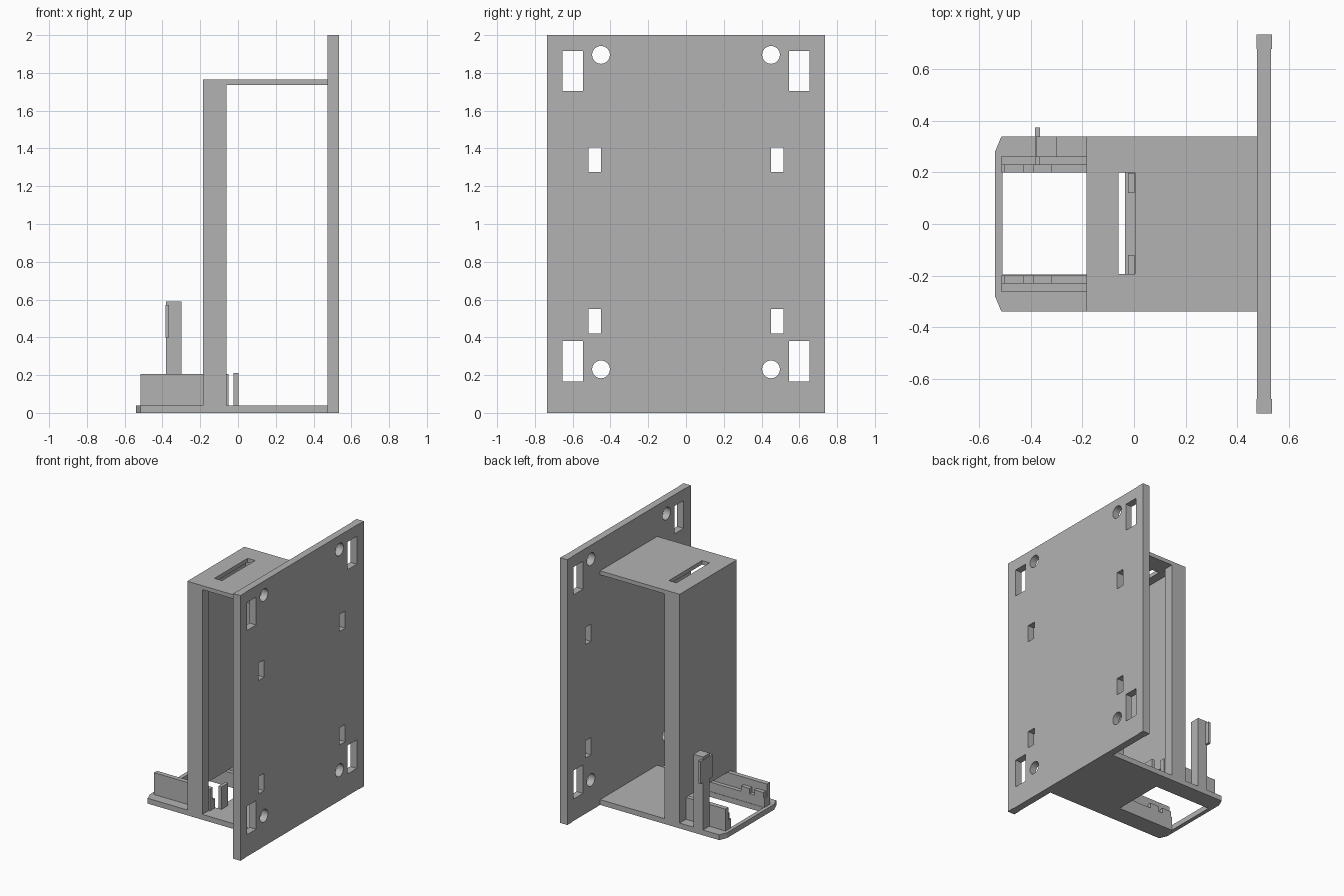
import bpy, bmesh, math

if "Cube" in bpy.data.objects:
    bpy.data.objects.remove(bpy.data.objects["Cube"])

grey = bpy.data.materials.new("matte_grey")
grey.diffuse_color = (0.45, 0.45, 0.45, 1)
grey.use_nodes = True
grey.node_tree.nodes["Principled BSDF"].inputs["Base Color"].default_value = grey.diffuse_color


def add(name, bm):
    me = bpy.data.meshes.new(name)
    bmesh.ops.recalc_face_normals(bm, faces=bm.faces)
    bm.to_mesh(me)
    bm.free()
    ob = bpy.data.objects.new(name, me)
    me.materials.append(grey)
    bpy.context.collection.objects.link(ob)
    return ob


def prism(name, pts, z0, z1):
    """Outline in plan, extruded upwards."""
    bm = bmesh.new()
    f = bm.faces.new([bm.verts.new((x, y, z0)) for x, y in pts])
    r = bmesh.ops.extrude_face_region(bm, geom=[f])
    for v in r["geom"]:
        if isinstance(v, bmesh.types.BMVert):
            v.co.z = z1
    return add(name, bm)


def box(name, x, y, z):
    return prism(name, [(x[0], y[0]), (x[1], y[0]), (x[1], y[1]), (x[0], y[1])], *z)


def cut(ob, cutters):
    for c in cutters:
        m = ob.modifiers.new("cut", "BOOLEAN")
        m.operation, m.solver, m.object = "DIFFERENCE", "EXACT", c
    bpy.context.view_layer.update()
    ev = ob.evaluated_get(bpy.context.evaluated_depsgraph_get())
    me = bpy.data.meshes.new_from_object(ev)
    ob.modifiers.clear()
    ob.data = me
    for c in cutters:
        bpy.data.objects.remove(c)


def sides(y):
    """The span y and its mirror image."""
    return [(s, tuple(sorted((s * y[0], s * y[1])))) for s in (-1, 1)]


# Mounting plate with slightly raised side rims
X0, X1 = 0.475, 0.535
E = 0.003
plate = prism("mounting_plate", [
    (X0, -0.735), (X1, -0.735), (X1, -0.68), (X1 - E, -0.68), (X1 - E, 0.68), (X1, 0.68),
    (X1, 0.735), (X0, 0.735), (X0, 0.68), (X0 + E, 0.68), (X0 + E, -0.68), (X0, -0.68)], 0, 2)
holes = []
for ys, zs in (((0.545, 0.655), (1.705, 1.915)), ((0.545, 0.655), (0.165, 0.38)),
               ((0.45, 0.517), (1.275, 1.405)), ((0.45, 0.517), (0.42, 0.55))):
    holes += [box("slot_cutter", (0.4, 0.6), y, zs) for _, y in sides(ys)]
for y in (-0.45, 0.45):
    for z in (0.23, 1.895):
        bm = bmesh.new()
        bmesh.ops.create_cone(bm, cap_ends=True, segments=32, radius1=0.047,
                              radius2=0.047, depth=0.3)
        c = add("screw_hole_cutter", bm)
        c.rotation_euler.y = math.pi / 2
        c.location = (0.5, y, z)
        holes.append(c)
cut(plate, holes)

# Floor with chamfered front corners and a large opening
floor = prism("floor_shelf", [(0.478, -0.34), (0.478, 0.34), (-0.515, 0.34), (-0.54, 0.28),
                              (-0.54, -0.28), (-0.515, -0.34)], 0, 0.04)
cut(floor, [box("opening_cutter", (-0.51, -0.035), (-0.197, 0.2), (-0.1, 0.1))])

# Roof shelf with a narrow slot
roof = box("roof_shelf", (-0.185, 0.478), (-0.34, 0.34), (1.735, 1.765))
cut(roof, [box("roof_slot_cutter", (-0.06, 0.003), (-0.195, 0.2), (1.6, 1.9))])

# Channel-shaped column with a low doorway
column = prism("column", [(-0.185, -0.34), (-0.06, -0.34), (-0.06, -0.265), (-0.125, -0.265),
                          (-0.125, 0.265), (-0.06, 0.265), (-0.06, 0.34), (-0.185, 0.34)],
               0.04, 1.735)
cut(column, [box("doorway_cutter", (-0.3, 0), (-0.23, 0.23), (0, 0.205))])

# Guide rails with inner ledge and teeth, plus stop tabs behind the column
for s, y in sides((0.23, 0.265)):
    tag = "left" if s < 0 else "right"
    box("rail_" + tag, (-0.515, -0.05), y, (0.04, 0.205))
    inner = tuple(sorted((s * 0.2, s * 0.23)))
    box("rail_ledge_" + tag, (-0.515, -0.05), inner, (0.04, 0.11))
    for x in ((-0.505, -0.43), (-0.39, -0.32)):
        box("rail_tooth_" + tag, x, inner, (0.11, 0.15))
    box("stop_tab_" + tag, (-0.023, 0.002), tuple(sorted((s * 0.12, s * 0.198))), (0.04, 0.21))

# Upright post with a clip on its front
box("post", (-0.38, -0.30), (0.26, 0.34), (0.04, 0.59))
box("post_clip", (-0.384, -0.365), (0.23, 0.375), (0.40, 0.57))
